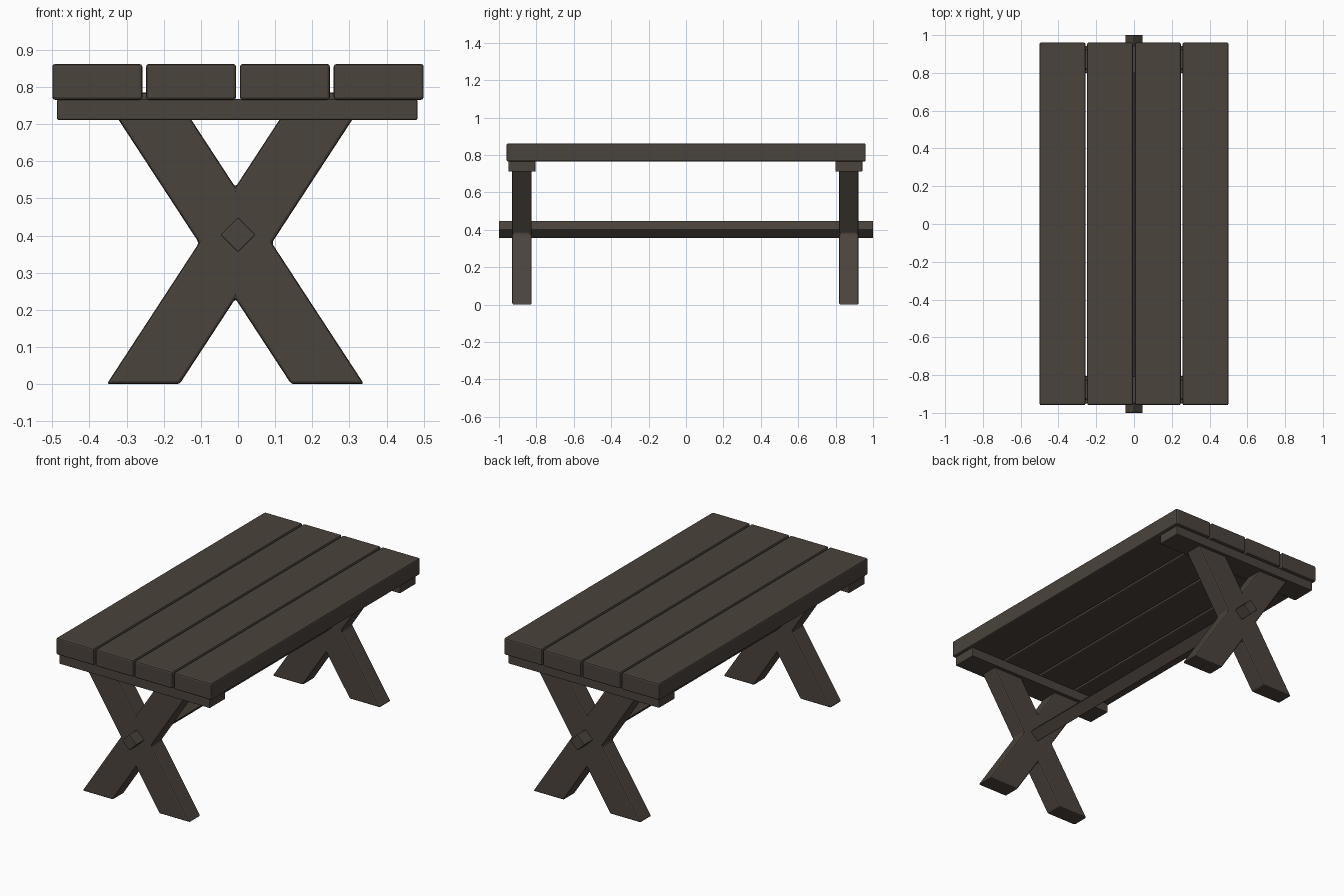
import bpy, bmesh
from math import radians
from mathutils import Matrix

if "Cube" in bpy.data.objects:
    bpy.data.objects.remove(bpy.data.objects["Cube"])

wood = bpy.data.materials.new("dark_wood")
wood.diffuse_color = (0.07, 0.056, 0.045, 1)
wood.use_nodes = True
wood.node_tree.nodes["Principled BSDF"].inputs["Base Color"].default_value = wood.diffuse_color


def finish(name, bm, bevel):
    bmesh.ops.recalc_face_normals(bm, faces=bm.faces[:])
    me = bpy.data.meshes.new(name)
    bm.to_mesh(me)
    bm.free()
    me.materials.append(wood)
    ob = bpy.data.objects.new(name, me)
    bpy.context.collection.objects.link(ob)
    mod = ob.modifiers.new("soft_edges", 'BEVEL')
    mod.width = bevel
    mod.segments = 2
    mod.limit_method = 'ANGLE'
    mod.angle_limit = radians(30)
    return ob


def box(name, x, y, z, bevel, turn=0):
    lo, hi = zip(x, y, z)
    size = [b - a for a, b in zip(lo, hi)]
    mid = [(a + b) / 2 for a, b in zip(lo, hi)]
    bm = bmesh.new()
    bmesh.ops.create_cube(bm, size=1, matrix=Matrix.Translation(mid)
                          @ Matrix.Rotation(radians(turn), 4, 'Y')
                          @ Matrix.Diagonal((*size, 1)))
    return finish(name, bm, bevel)


def cross_leg(name, y0, y1):
    # X outline: two slanted boards crossing at (cx, cz)
    cx, cz, half, rise, top = -0.007, 0.38, 0.098, 0.15, 0.785
    slope = rise / half
    b, t = cz / slope, (top - cz) / slope
    pts = [(-b - half, 0), (-b + half, 0), (0, cz - rise), (b - half, 0),
           (b + half, 0), (half, cz), (t + half, top), (t - half, top),
           (0, cz + rise), (-t + half, top), (-t - half, top), (-half, cz)]
    bm = bmesh.new()
    face = bm.faces.new([bm.verts.new((cx + x, y0, z)) for x, z in pts])
    new = bmesh.ops.extrude_face_region(bm, geom=[face])["geom"]
    bmesh.ops.translate(bm, vec=(0, y1 - y0, 0),
                        verts=[v for v in new if isinstance(v, bmesh.types.BMVert)])
    return finish(name, bm, 0.008)


# table top planks
for i in range(4):
    x = -0.5 + i * 0.2525
    box(f"top_plank_{i + 1}", (x, x + 0.2425), (-0.959, 0.961), (0.765, 0.862), 0.008)

# battens and crossed legs at each end
for end, y in (("front", -0.877), ("back", 0.871)):
    box(f"{end}_batten", (-0.487, 0.483), (y - 0.072, y + 0.072), (0.711, 0.767), 0.004)
    cross_leg(f"{end}_cross_leg", y - 0.052, y + 0.052)

# long diamond-section stretcher
box("stretcher", (-0.033, 0.033), (-1, 1), (0.369, 0.435), 0.003, turn=45)
